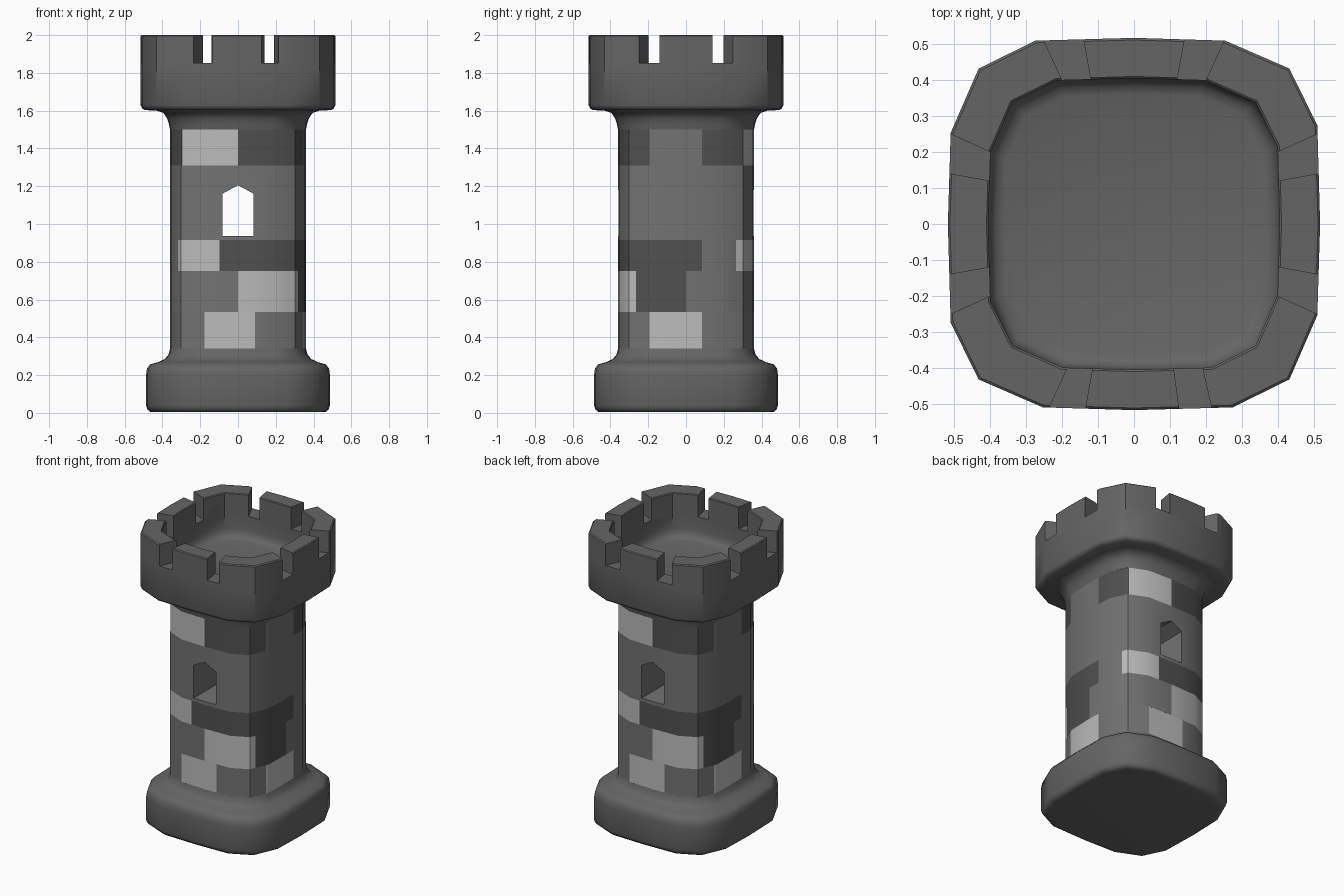
import bpy, bmesh, math
from mathutils import Vector

if "Cube" in bpy.data.objects:
    bpy.data.objects.remove(bpy.data.objects["Cube"])

# Rounded-square 16-sided cross-section, unit half width
QUAD = [(1, 0), (0.985, 0.53), (0.835, 0.835), (0.49, 0.985)]
UNIT = []
for k in range(4):
    for x, y in QUAD:
        for _ in range(k):
            x, y = -y, x
        UNIT.append(Vector((x, y)))
ANG = [math.atan2(p.y, p.x) % math.tau for p in UNIT]

# Stone shades: dark, middle, light, trim
MATS = {}
for key, v in dict(D=0.08, M=0.17, L=0.5, T=0.13).items():
    MATS[key] = bpy.data.materials.new("stone_" + key)
    MATS[key].diffuse_color = (v, v, v, 1)
KEYS = list(MATS)


def ring(r, z):
    return [(p.x * r, p.y * r, z) for p in UNIT]


def perimeter(a):
    """Point of the unit section in direction a."""
    a %= math.tau
    i = max(j for j in range(16) if ANG[j] <= a + 1e-9)
    p, q = UNIT[i], UNIT[(i + 1) % 16]
    d, e = Vector((math.cos(a), math.sin(a))), q - p
    return d * (p.cross(e) / d.cross(e))


def arc(a0, a1):
    """Section points from angle a0 to a1, keeping the section corners."""
    mids = [b + t for t in (-math.tau, 0, math.tau) for b in ANG
            if a0 + 0.01 < b + t < a1 - 0.01]
    return [perimeter(a) for a in [a0] + sorted(mids) + [a1]]


def add_solid(bm, loops, key):
    rows = [[bm.verts.new(c) for c in lp] for lp in loops]
    n = len(rows[0])
    faces = [bm.faces.new(rows[0][::-1]), bm.faces.new(rows[-1])]
    for lo, hi in zip(rows, rows[1:]):
        for i in range(n):
            j = (i + 1) % n
            faces.append(bm.faces.new((lo[i], lo[j], hi[j], hi[i])))
    for f in faces:
        f.material_index = KEYS.index(key)


def make(name, solids, shades):
    bm = bmesh.new()
    for s, key in zip(solids, shades):
        add_solid(bm, s, key)
    bmesh.ops.recalc_face_normals(bm, faces=bm.faces)
    me = bpy.data.meshes.new(name)
    bm.to_mesh(me)
    bm.free()
    for m in MATS.values():
        me.materials.append(m)
    ob = bpy.data.objects.new(name, me)
    bpy.context.collection.objects.link(ob)
    return ob


def finish(ob, cutter=None):
    bpy.ops.object.select_all(action='DESELECT')
    ob.select_set(True)
    bpy.context.view_layer.objects.active = ob
    if cutter:
        m = ob.modifiers.new("cut", 'BOOLEAN')
        m.operation, m.solver, m.object = 'DIFFERENCE', 'EXACT', cutter
        bpy.ops.object.modifier_apply(modifier="cut")
        bpy.data.objects.remove(cutter)
    bpy.ops.object.shade_smooth_by_angle(angle=math.radians(40))


# Foot of the tower
finish(make("base", [[ring(r, z) for r, z in [
    (0.44, 0.004), (0.465, 0.006), (0.48, 0.018), (0.487, 0.04), (0.487, 0.20),
    (0.482, 0.235), (0.465, 0.257), (0.425, 0.268), (0.388, 0.285),
    (0.368, 0.31), (0.36, 0.34)]]], "T"))

# Plain wall band with the window passing through front to back
band = make("window_wall", [[ring(0.36, 0.915), ring(0.36, 1.31)]], "M")
shape = [(-0.083, 0.937), (0.083, 0.937), (0.083, 1.16), (0, 1.205), (-0.083, 1.16)]
window = make("window_cutter", [[[(x, y, z) for x, z in shape] for y in (-0.6, 0.6)]], "M")
finish(band, window)

# Brick courses: joints on the front (x) and on the right side (y), the shade
# of the brick after each joint; repeated on the back and left
COURSES = [
    (0.34, 0.533, [-0.18, 0.09], [-0.2, 0.085], "LMLM"),
    (0.533, 0.752, [-0.3, 0, 0.3], [-0.3, 0, 0.29], "MLLDMM"),
    (0.752, 0.915, [-0.3, -0.1, 0.09], [0.085, 0.3], "LDDML"),
    (1.31, 1.5, [-0.355, 0], [-0.2, 0.085], "LDMD")]
for n, (z0, z1, front, side, shades) in enumerate(COURSES):
    cuts = [math.atan2(-0.36, x) for x in front] + [math.atan2(y, 0.36) for y in side]
    cuts += [a + math.pi for a in cuts]
    cuts = sorted(cuts)
    cuts.append(cuts[0] + math.tau)
    bricks = []
    for a0, a1 in zip(cuts, cuts[1:]):
        pts = arc(a0, a1)
        bricks.append([[(p.x * 0.36, p.y * 0.36, z) for p in pts] +
                       [(p.x * 0.3, p.y * 0.3, z) for p in reversed(pts)]
                       for z in (z0, z1)])
    finish(make(f"brick_course_{n + 1}", bricks, shades * 2))

# Flared battlement with a hollow bowl
top = make("battlement", [[ring(r, z) for r, z in [
    (0.36, 1.5), (0.366, 1.53), (0.376, 1.56), (0.395, 1.588), (0.43, 1.6),
    (0.49, 1.603), (0.508, 1.612), (0.516, 1.63), (0.516, 1.84), (0.516, 1.994),
    (0.51, 2.0), (0.409, 2.0), (0.404, 1.995), (0.404, 1.84), (0.404, 1.76),
    (0.398, 1.73), (0.385, 1.71), (0.36, 1.70)]]], "T")

# Two tapered notches per side: lateral range at the outer and at the inner wall
NOTCH = (0.14, 0.25, 0.12, 0.20)
notches = []
for k in range(4):
    for s in (-1, 1):
        a, b, c, d = NOTCH
        if k == 0:
            a, b, c, d = (0.135, 0.235, 0.115, 0.185) if s < 0 else (0.125, 0.215, 0.11, 0.19)
        quad = []
        for o, i, dist in [(a, c, 0.62), (b, d, 0.62), (b, d, 0.34), (a, c, 0.34)]:
            x, y = s * (i + (o - i) * (dist - 0.40) / 0.11), -dist
            for _ in range(k):
                x, y = -y, x
            quad.append((x, y))
        notches.append([[(x, y, z) for x, y in quad] for z in (1.853, 2.1)])
finish(top, make("notch_cutter", notches, "T" * 8))

for m in bpy.data.materials:
    if m.users and not m.is_grease_pencil:
        m.use_nodes = True
        m.node_tree.nodes["Principled BSDF"].inputs["Base Color"].default_value = m.diffuse_color
